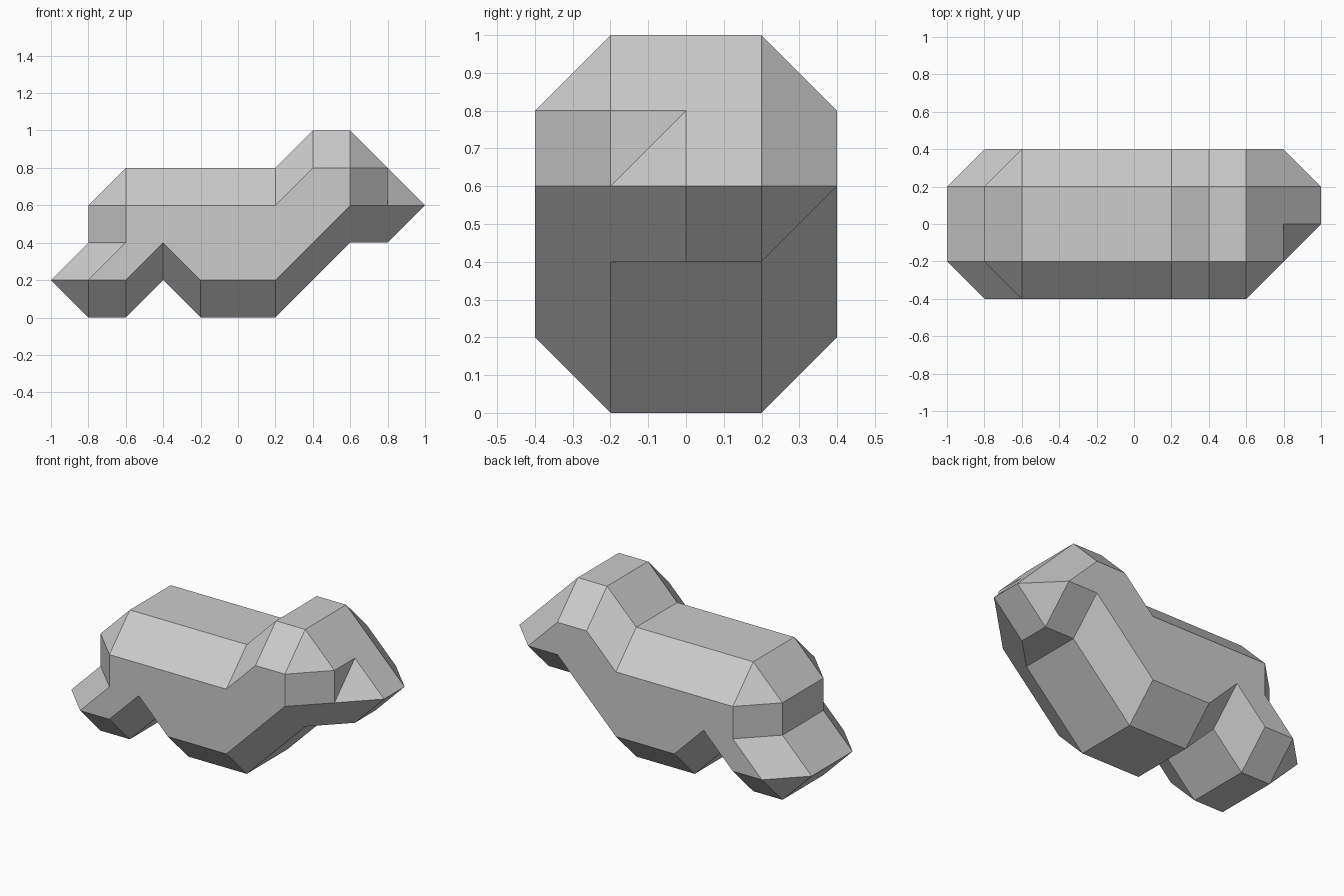
import bpy, bmesh
from mathutils import Vector
from math import radians

if "Cube" in bpy.data.objects:
    bpy.data.objects.remove(bpy.data.objects["Cube"])

UNIT = 0.2  # everything sits on a 0.2 lattice; parts are built in whole units
AXES = [Vector(v) for v in ((1, 0, 0), (-1, 0, 0), (0, 1, 0),
                            (0, -1, 0), (0, 0, 1), (0, 0, -1))]


def simplify(bm):
    bmesh.ops.remove_doubles(bm, verts=bm.verts, dist=1e-4)
    bmesh.ops.dissolve_limit(bm, angle_limit=radians(0.5),
                             verts=bm.verts, edges=bm.edges)
    bmesh.ops.recalc_face_normals(bm, faces=bm.faces)


def faceted_part(name, points):
    """Convex hull of unit octahedra placed on the given lattice points."""
    corners = {tuple(Vector(p) + a) for p in points for a in AXES}
    bm = bmesh.new()
    for c in sorted(corners):
        bm.verts.new(c)
    hull = bmesh.ops.convex_hull(bm, input=bm.verts)
    unused = {g for g in hull["geom_interior"] + hull["geom_unused"]
              if isinstance(g, bmesh.types.BMVert)}
    bmesh.ops.delete(bm, geom=list(unused), context='VERTS')
    simplify(bm)
    mesh = bpy.data.meshes.new(name)
    bm.to_mesh(mesh)
    bm.free()
    obj = bpy.data.objects.new(name, mesh)
    bpy.context.collection.objects.link(obj)
    obj.scale = (UNIT,) * 3
    return obj


def slab(profile):
    """Mirror an xz profile to both sides of the body."""
    return [(x, y, z) for x, z in profile for y in (-1, 1)]


# Main body and its parts
body = faceted_part("body", slab([(-2, 2), (-1, 1), (1, 1), (3, 3), (-2, 3)]))
parts = [
    faceted_part("rump", slab([(-3, 2), (-2, 2), (-2, 3), (-3, 3)])),
    faceted_part("hind_foot", slab([(-4, 1), (-3, 1), (-2, 2), (-3, 2)])),
    faceted_part("head", slab([(1, 3), (3, 3), (3, 4), (2, 4)])),
    # Snout is offset towards the back
    faceted_part("snout", slab([(3, 3)]) + [(x, y, z) for x, z in ((3, 4), (4, 3))
                                            for y in (0, 1)]),
]

# Fuse the parts into one skin
for part in parts:
    mod = body.modifiers.new("join_" + part.name, 'BOOLEAN')
    mod.operation = 'UNION'
    mod.solver = 'EXACT'
    mod.object = part
bpy.context.view_layer.update()
fused = bpy.data.meshes.new_from_object(
    body.evaluated_get(bpy.context.evaluated_depsgraph_get()))
body.modifiers.clear()
body.data = fused
for part in parts:
    bpy.data.objects.remove(part)

# Merge coplanar pieces into clean flat facets
bm = bmesh.new()
bm.from_mesh(fused)
simplify(bm)
bm.to_mesh(fused)
bm.free()
